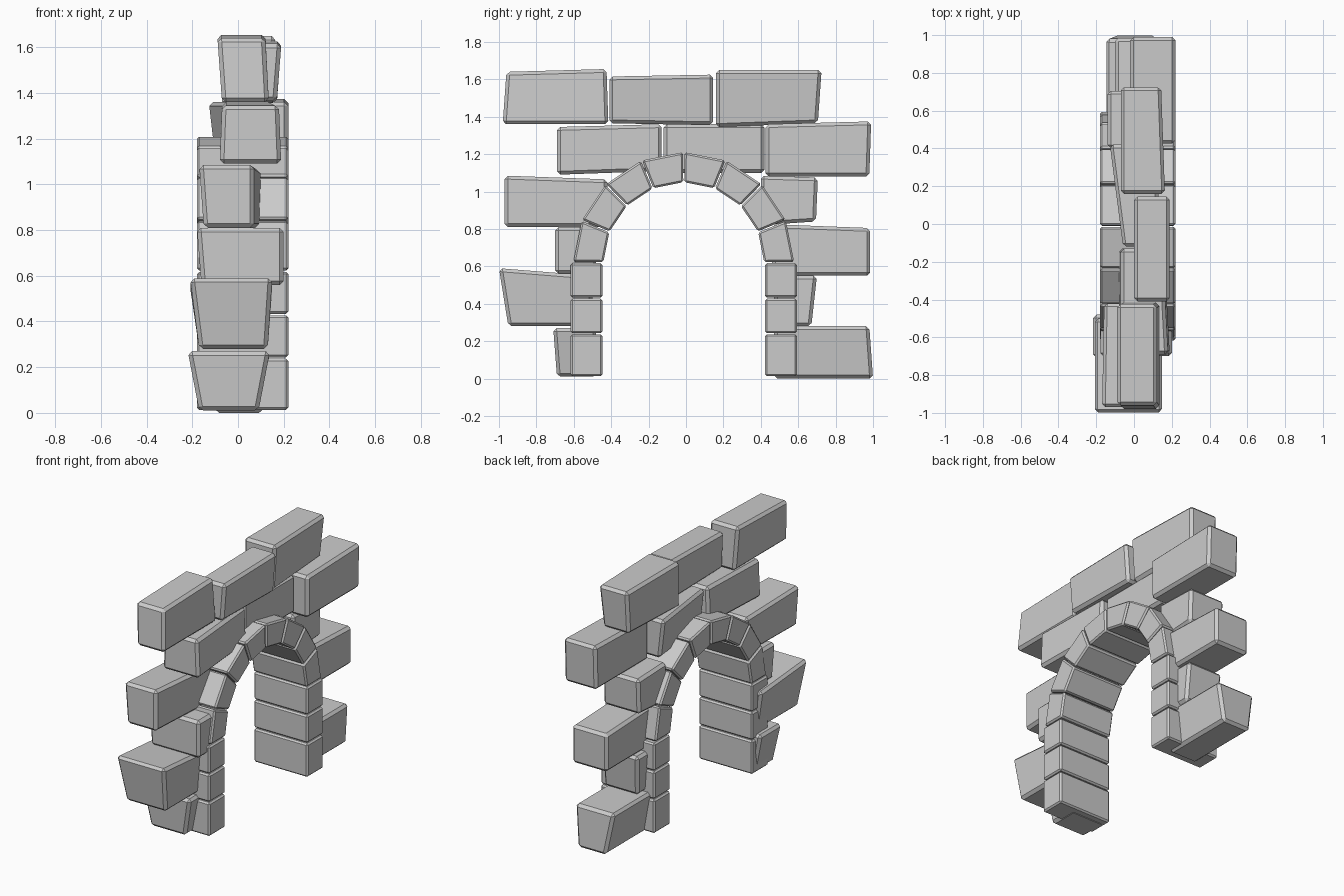
import bpy, bmesh, math

if "Cube" in bpy.data.objects:
    bpy.data.objects.remove(bpy.data.objects["Cube"], do_unlink=True)

stone = bpy.data.materials.new("grey stone")
stone.use_nodes = True
stone.diffuse_color = (0.6, 0.6, 0.6, 1)
stone.node_tree.nodes["Principled BSDF"].inputs["Base Color"].default_value = (0.6, 0.6, 0.6, 1)


def block(name, corners, bevel):
    """Chamfered six-sided stone; corners maps (ix, iy, iz) to a position."""
    bm = bmesh.new()
    v = {k: bm.verts.new(p) for k, p in corners.items()}
    loop = [(0, 0), (1, 0), (1, 1), (0, 1)]
    for side in (0, 1):
        bm.faces.new([v[side, a, b] for a, b in loop])
        bm.faces.new([v[a, side, b] for a, b in loop])
        bm.faces.new([v[a, b, side] for a, b in loop])
    bmesh.ops.recalc_face_normals(bm, faces=bm.faces)
    bmesh.ops.bevel(bm, geom=bm.edges[:], offset=bevel, segments=1, profile=0.5, affect='EDGES')
    mesh = bpy.data.meshes.new(name)
    bm.to_mesh(mesh)
    bm.free()
    mesh.materials.append(stone)
    bpy.context.collection.objects.link(bpy.data.objects.new(name, mesh))


def brick(name, x, y, z, low_x=(0, 0), low_y=(0, 0), back_x=(0, 0), back_z=(0, 0), bevel=0.018):
    """Rough brick: low_* shift the bottom corners, back_* the +y corners."""
    corners = {}
    for i in (0, 1):
        for j in (0, 1):
            for k in (0, 1):
                corners[i, j, k] = (x[i] + low_x[i] * (1 - k) + back_x[i] * j,
                                    y[j] + low_y[j] * (1 - k),
                                    z[k] + back_z[k] * j)
    block(name, corners, bevel)


# Arch ring
X = (-0.18, 0.22)
CY, SPRING, INNER, OUTER, COUNT = -0.012, 0.62, 0.43, 0.59, 8
GAP = 0.006
for n in range(COUNT):
    corners = {}
    for i in (0, 1):
        for j, r in enumerate((INNER, OUTER)):
            for k in (0, 1):
                a = math.pi * (n + k) / COUNT + GAP * (1 - 2 * k)
                corners[i, j, k] = (X[i], CY + r * math.cos(a), SPRING + r * math.sin(a))
    block("arch_stone_%d" % (n + 1), corners, 0.01)

# Arch legs
levels = (0.01, 0.24, 0.43, 0.62)
for label, side in (("front", -1), ("back", 1)):
    ends = sorted((CY + side * (INNER + 0.005), CY + side * (OUTER + 0.015)))
    for n in range(3):
        brick("%s_leg_stone_%d" % (label, n + 1), X, ends,
              (levels[n] + 0.003, levels[n + 1] - 0.003), bevel=0.01)

# Front side bricks
brick("front_foot_brick", (-0.22, 0.14), (-0.71, -0.48), (0.01, 0.27),
      low_x=(0.05, -0.05), low_y=(0.02, 0))
brick("front_second_brick", (-0.21, 0.15), (-1.0, -0.5), (0.28, 0.59),
      low_x=(0.04, -0.02), low_y=(0.05, 0), back_z=(0, -0.04))
brick("front_third_brick", (-0.18, 0.2), (-0.7, -0.48), (0.56, 0.81), low_x=(0.02, 0))
brick("front_fourth_brick", (-0.17, 0.07), (-0.97, -0.42), (0.81, 1.085),
      low_x=(0.02, 0), back_x=(0.01, 0.03), back_z=(0, -0.02))

# Back side bricks
brick("back_foot_brick", (-0.15, 0.14), (0.47, 0.98), (0.0, 0.28),
      low_x=(0.05, -0.03), low_y=(0, 0.02))
brick("back_second_brick", (-0.13, 0.14), (0.47, 0.7), (0.28, 0.55),
      low_x=(0.02, 0), low_y=(0, -0.03))
brick("back_third_brick", (-0.1, 0.16), (0.46, 0.985), (0.55, 0.825), back_z=(0, -0.02))
brick("back_fourth_brick", (-0.14, 0.13), (0.4, 0.705), (0.82, 1.085),
      low_y=(0, -0.01), back_z=(0.02, -0.01))

# Bricks over the arch
brick("upper_front_brick", (-0.07, 0.18), (-0.69, -0.13), (1.09, 1.345),
      low_x=(-0.01, 0.01), back_x=(0, -0.03), back_z=(0.02, 0.015))
brick("upper_middle_brick", (-0.06, 0.13), (-0.12, 0.42), (1.1, 1.36),
      low_x=(0.03, 0), back_x=(-0.07, 0))
brick("upper_back_brick", (-0.02, 0.22), (0.425, 0.99), (1.08, 1.36),
      low_y=(0, -0.01), back_z=(0, 0.015))
brick("top_front_brick", (-0.09, 0.12), (-0.96, -0.425), (1.36, 1.64),
      low_x=(0.02, 0.015), low_y=(-0.02, 0.01), back_z=(0, 0.015))
brick("top_middle_brick", (0.0, 0.19), (-0.41, 0.145), (1.365, 1.615),
      low_x=(0.01, -0.02), back_z=(-0.01, 0.01))
brick("top_back_brick", (-0.07, 0.165), (0.16, 0.725), (1.345, 1.65),
      low_x=(0, -0.02), low_y=(0, -0.02), back_x=(0, -0.02), back_z=(0.02, 0))
